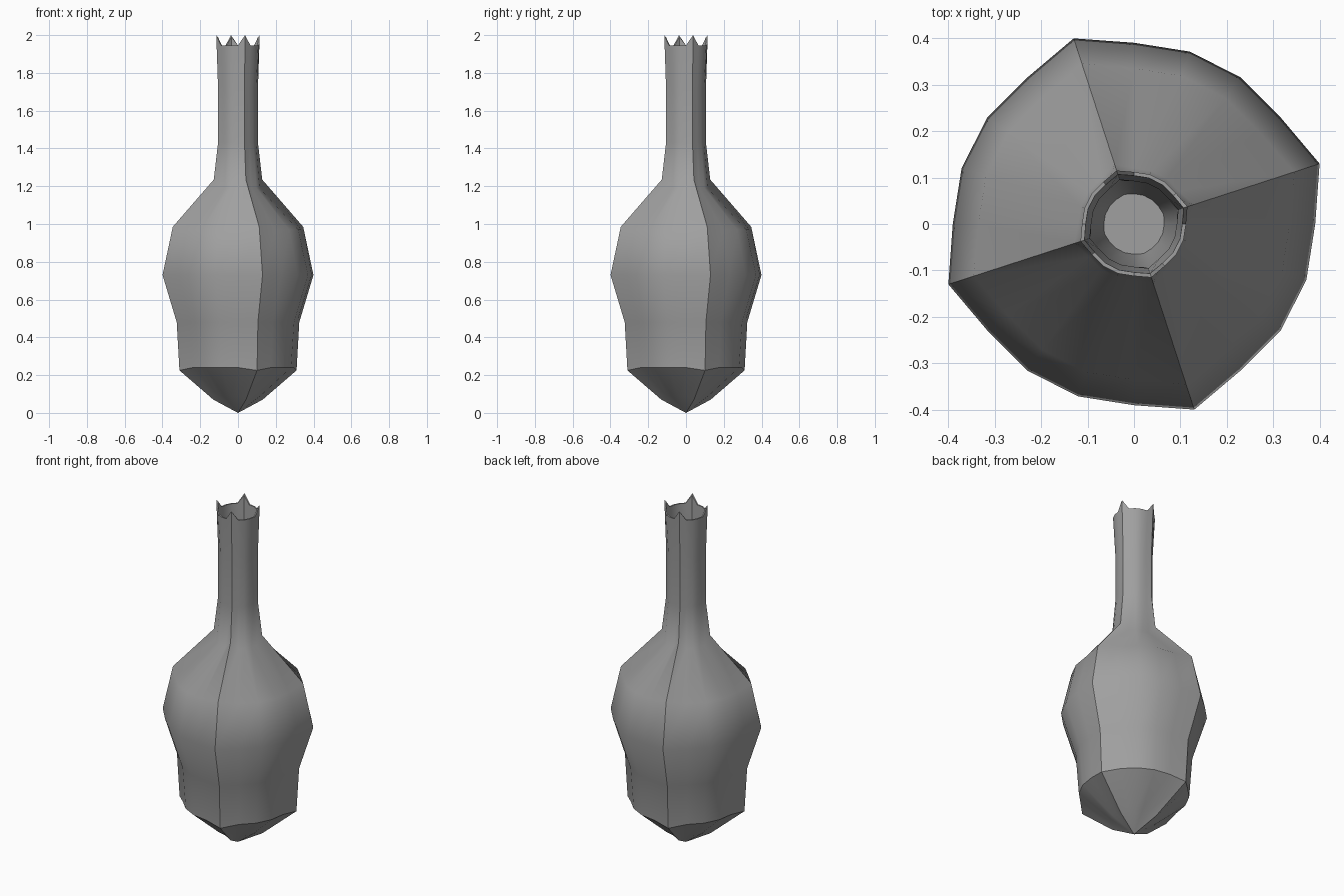
import bpy
import bmesh
import math

cube = bpy.data.objects.get("Cube")
if cube:
    bpy.data.objects.remove(cube, do_unlink=True)

SIDES = 20
RIDGE_STEP = 5  # every fifth column is a raised rib

# Each ring: radius, height, rib radius, rib height
OUTER = [
    (0.125, 0.09, 0.137, 0.07),
    (0.295, 0.24, 0.326, 0.225),
    (0.312, 0.48, 0.341, 0.48),
    (0.39, 0.73, 0.42, 0.73),
    (0.335, 0.97, 0.363, 0.985),
    (0.12, 1.19, 0.135, 1.235),
    (0.10, 1.43, 0.111, 1.43),
    (0.10, 1.72, 0.111, 1.72),
    (0.112, 1.945, 0.121, 2.0),
]
INNER = [
    (0.104, 1.945, 0.112, 1.99),
    (0.092, 1.72, 0.10, 1.72),
    (0.09, 1.43, 0.097, 1.43),
    (0.065, 1.22, 0.067, 1.22),
]

grey = bpy.data.materials.new("mid grey")
grey.use_nodes = True
grey.diffuse_color = (0.35, 0.35, 0.35, 1)
grey.node_tree.nodes["Principled BSDF"].inputs["Base Color"].default_value = grey.diffuse_color


def add_ring(bm, spec):
    radius, height, rib_radius, rib_height = spec
    ring = []
    for i in range(SIDES):
        rib = i % RIDGE_STEP == 1
        r, z = (rib_radius, rib_height) if rib else (radius, height)
        a = math.tau * i / SIDES
        ring.append(bm.verts.new((r * math.cos(a), r * math.sin(a), z)))
    return ring


# Ribbed body, neck, spiked rim and hollow mouth in one skin
bm = bmesh.new()
rings = [add_ring(bm, spec) for spec in OUTER + INNER]
for low, high in zip(rings, rings[1:]):
    for i in range(SIDES):
        j = (i + 1) % SIDES
        bm.faces.new((low[i], low[j], high[j], high[i]))

# Pointed base and floor of the mouth
for ring, height in ((rings[0], 0.0), (rings[-1], 1.22)):
    centre = bm.verts.new((0, 0, height))
    for i in range(SIDES):
        bm.faces.new((ring[i], ring[(i + 1) % SIDES], centre))
bmesh.ops.recalc_face_normals(bm, faces=bm.faces)

mesh = bpy.data.meshes.new("ribbed_bottle")
bm.to_mesh(mesh)
bm.free()
mesh.materials.append(grey)
bottle = bpy.data.objects.new("ribbed_bottle", mesh)
bpy.context.collection.objects.link(bottle)

# Smooth shading with crisp neck crease and rim
bpy.ops.object.select_all(action="DESELECT")
bottle.select_set(True)
bpy.context.view_layer.objects.active = bottle
bpy.ops.object.shade_smooth_by_angle(angle=math.radians(42))
